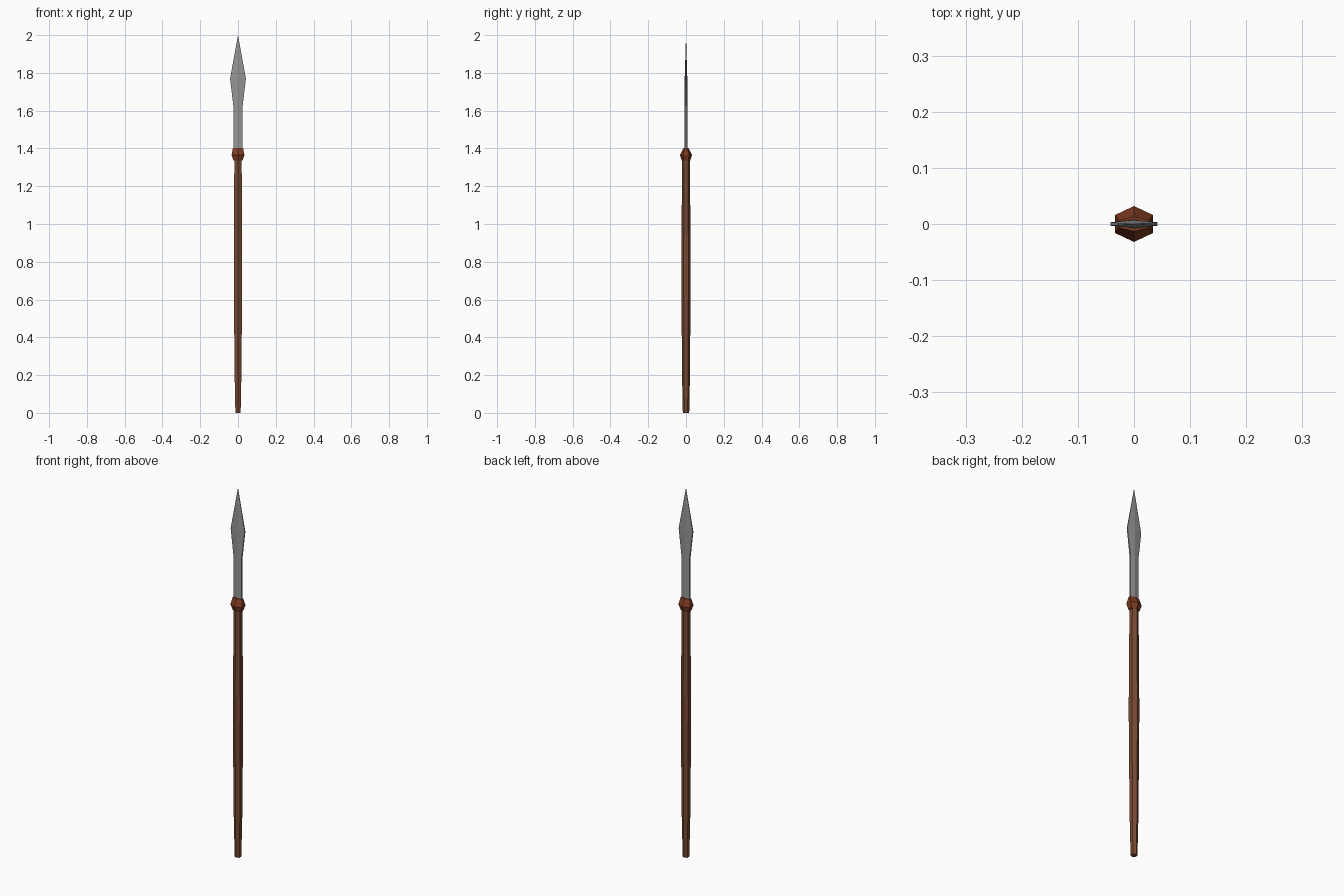
import bpy, bmesh, math

if "Cube" in bpy.data.objects:
    bpy.data.objects.remove(bpy.data.objects["Cube"])


def material(name, rgb):
    m = bpy.data.materials.new(name)
    m.diffuse_color = (*rgb, 1)
    m.use_nodes = True
    m.node_tree.nodes["Principled BSDF"].inputs["Base Color"].default_value = m.diffuse_color
    return m


def loft(name, sections, mat, tip=None):
    """Skin a stack of equal-count sections of (x, y, z); close with caps or a tip."""
    bm = bmesh.new()
    rings = [[bm.verts.new(p) for p in s] for s in sections]
    n = len(rings[0])
    for a, b in zip(rings, rings[1:]):
        for i in range(n):
            j = (i + 1) % n
            bm.faces.new((a[i], a[j], b[j], b[i]))
    bm.faces.new(rings[0][::-1])
    if tip:
        t = bm.verts.new(tip)
        for i in range(n):
            bm.faces.new((rings[-1][i], rings[-1][(i + 1) % n], t))
    else:
        bm.faces.new(rings[-1])
    bmesh.ops.recalc_face_normals(bm, faces=bm.faces)
    me = bpy.data.meshes.new(name)
    bm.to_mesh(me)
    bm.free()
    me.materials.append(mat)
    ob = bpy.data.objects.new(name, me)
    bpy.context.collection.objects.link(ob)
    return ob


def hexagon(hx, hy, z):
    """Six-sided ring with corners on the y axis and flats at x = +-hx."""
    k = math.cos(math.pi / 6)
    angles = [math.pi / 2 + i * math.pi / 3 for i in range(6)]
    return [(hx / k * math.cos(a), hy * math.sin(a), z) for a in angles]


def blade_section(w, edge, ridge, z):
    """Flat lens with a central ridge and blunt edges."""
    return [(w, -edge, z), (w, edge, z), (0, ridge, z),
            (-w, edge, z), (-w, -edge, z), (0, -ridge, z)]


wood = material("brown wood", (0.19, 0.068, 0.033))
leather = material("red brown binding", (0.20, 0.042, 0.014))
steel = material("grey steel", (0.30, 0.30, 0.30))

# Shaft, slightly swollen in the middle
loft("shaft", [hexagon(x, y, z) for x, y, z in [
    (0.014, 0.017, 0), (0.018, 0.021, 0.2), (0.021, 0.0235, 0.55),
    (0.0225, 0.025, 0.8), (0.0205, 0.0225, 1.1), (0.0195, 0.021, 1.36)]], wood)

# Binding collar under the blade
loft("collar", [hexagon(x, y, z) for x, y, z in [
    (0.024, 0.022, 1.335), (0.034, 0.032, 1.365), (0.027, 0.013, 1.403)]], leather)

# Blade with narrow neck and leaf-shaped head
loft("blade", [blade_section(*s) for s in [
    (0.024, 0.004, 0.008, 1.37), (0.024, 0.004, 0.008, 1.62),
    (0.042, 0.003, 0.007, 1.77)]], steel, tip=(0, 0, 2.0))
